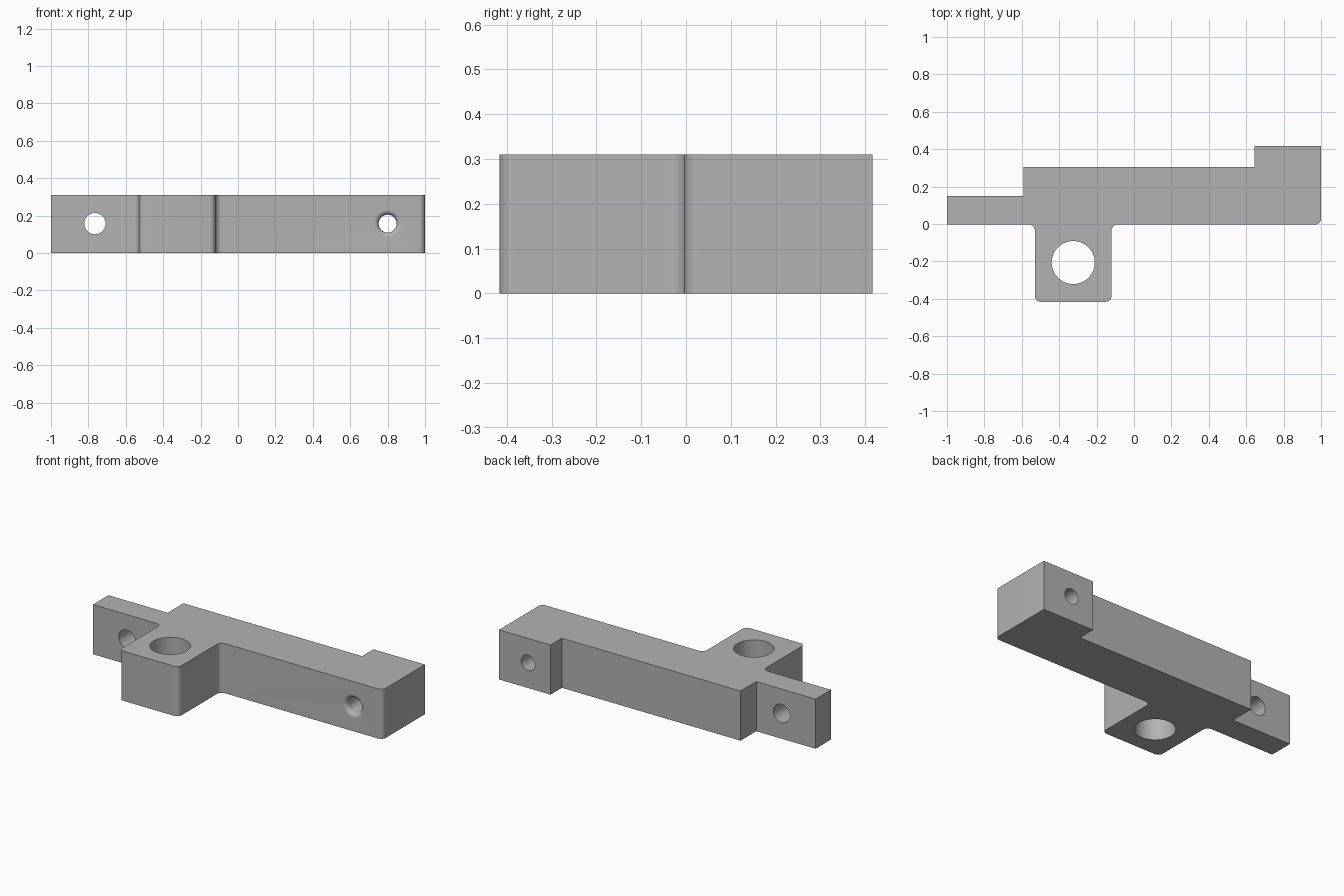
import bpy, bmesh, math
from mathutils import Vector, Matrix

if "Cube" in bpy.data.objects:
    bpy.data.objects.remove(bpy.data.objects["Cube"])

H = 0.31    # thickness of the bar
R = 0.032   # corner rounding

grey = bpy.data.materials.new("plain grey")
grey.diffuse_color = (0.45, 0.45, 0.45, 1)
grey.use_nodes = True
grey.node_tree.nodes["Principled BSDF"].inputs["Base Color"].default_value = grey.diffuse_color


def rounded(points, steps=8):
    """Outline from (x, y, radius) corners, with tangent arcs at right angles."""
    out = []
    for i, (x, y, r) in enumerate(points):
        p = Vector((x, y))
        if r == 0:
            out.append(p)
            continue
        a = (Vector(points[i - 1][:2]) - p).normalized() * r
        b = (Vector(points[(i + 1) % len(points)][:2]) - p).normalized() * r
        for k in range(steps + 1):
            t = k / steps * math.pi / 2
            out.append(p + a * (1 - math.sin(t)) + b * (1 - math.cos(t)))
    return out


def make_object(name, bm):
    bmesh.ops.recalc_face_normals(bm, faces=bm.faces)
    mesh = bpy.data.meshes.new(name)
    bm.to_mesh(mesh)
    bm.free()
    mesh.materials.append(grey)
    obj = bpy.data.objects.new(name, mesh)
    bpy.context.collection.objects.link(obj)
    return obj


def lathe_cutter(name, profile, matrix, n=48):
    """Closed round cutter from (radius, height) rings."""
    bm = bmesh.new()
    rings = [[bm.verts.new((r * math.cos(2 * math.pi * i / n),
                            r * math.sin(2 * math.pi * i / n), h))
              for i in range(n)] for r, h in profile]
    for lo, hi in zip(rings, rings[1:]):
        for i in range(n):
            j = (i + 1) % n
            bm.faces.new((lo[i], lo[j], hi[j], hi[i]))
    bm.faces.new(rings[0])
    bm.faces.new(rings[-1])
    bm.transform(matrix)
    obj = make_object(name, bm)
    obj.hide_render = True
    obj.hide_viewport = True
    return obj


# Stepped bar with mounting lug, extruded from its plan outline
Y0 = -0.003
outline = rounded([
    (-1, Y0, 0), (-0.53, Y0, R), (-0.53, -0.416, R), (-0.12, -0.416, R),
    (-0.12, Y0, R), (1, Y0, R), (1, 0.416, 0), (0.645, 0.416, 0),
    (0.645, 0.304, 0), (-0.59, 0.304, 0), (-0.59, 0.149, 0), (-1, 0.149, 0)])
bm = bmesh.new()
base = bm.faces.new([bm.verts.new((p.x, p.y, 0)) for p in outline])
top = bmesh.ops.extrude_face_region(bm, geom=[base])["geom"]
bmesh.ops.translate(bm, vec=(0, 0, H),
                    verts=[v for v in top if isinstance(v, bmesh.types.BMVert)])
bar = make_object("stepped_bar", bm)

# Holes: lug hole is vertical, the other two run front to back
to_back = Matrix.Rotation(-math.pi / 2, 4, 'X')
r, f = 0.048, 0.025
mouth = [(r + f - f * math.sin(t), f - f * math.cos(t))
         for t in (k / 8 * math.pi / 2 for k in range(9))]
cutters = [
    lathe_cutter("lug_hole_cutter", [(0.115, -0.1), (0.115, H + 0.1)],
                 Matrix.Translation((-0.325, -0.206, 0)), 64),
    lathe_cutter("thin_end_hole_cutter", [(0.057, -0.1), (0.057, 0.25)],
                 Matrix.Translation((-0.765, Y0, 0.157)) @ to_back),
    lathe_cutter("thick_end_hole_cutter",
                 [(r + f, -0.05)] + mouth + [(r, 0.55)],
                 Matrix.Translation((0.80, Y0, 0.157)) @ to_back),
]
for cutter in cutters:
    mod = bar.modifiers.new(cutter.name, 'BOOLEAN')
    mod.operation = 'DIFFERENCE'
    mod.solver = 'EXACT'
    mod.object = cutter

# Bake the cuts, remove the cutters, then smooth only the rounded surfaces
depsgraph = bpy.context.evaluated_depsgraph_get()
cut_mesh = bpy.data.meshes.new_from_object(bar.evaluated_get(depsgraph))
bar.modifiers.clear()
bar.data = cut_mesh
for cutter in cutters:
    bpy.data.objects.remove(cutter)
bpy.context.view_layer.objects.active = bar
bar.select_set(True)
bpy.ops.object.shade_smooth_by_angle(angle=math.radians(30))
